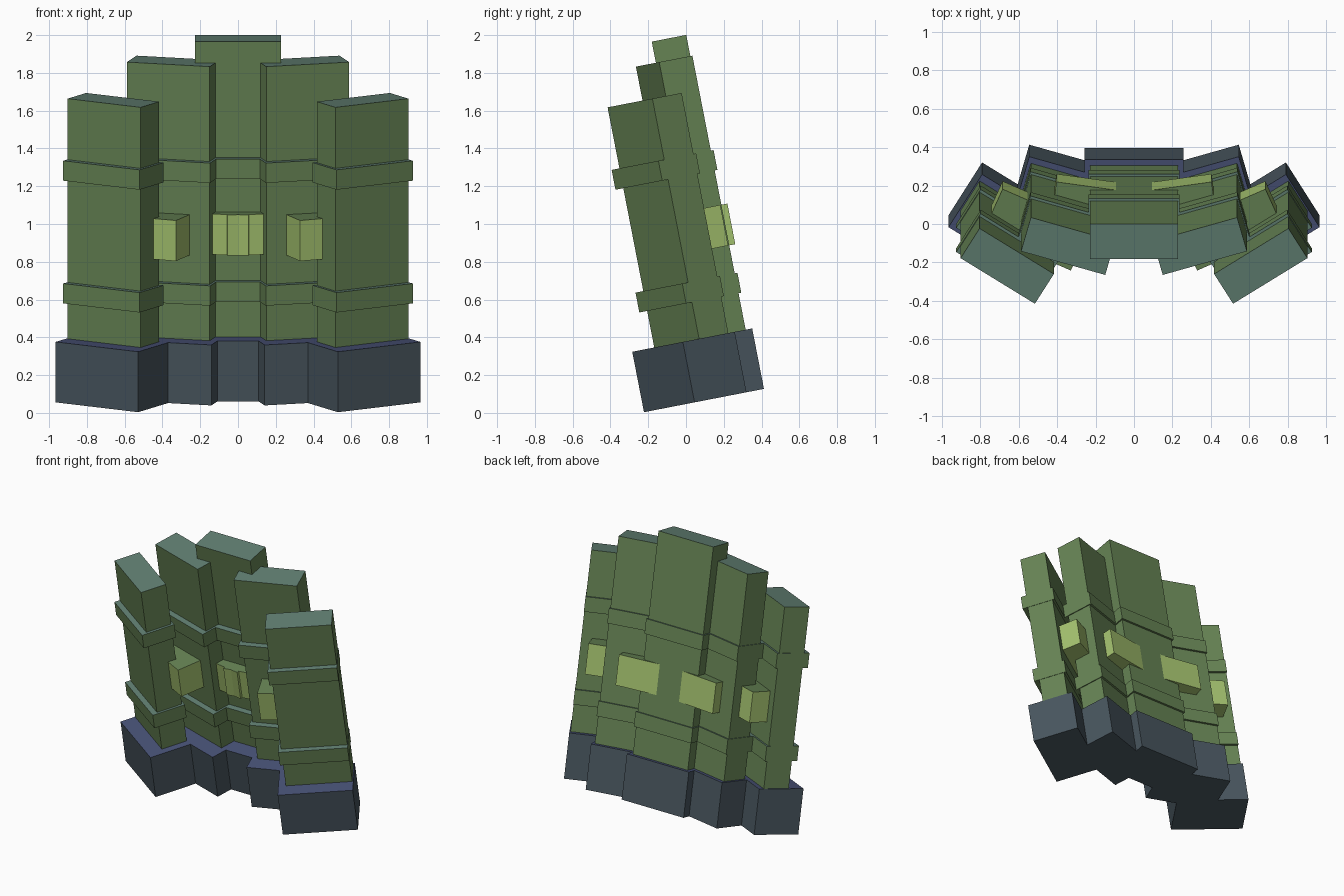
import bpy, bmesh, math
from mathutils import Matrix, Vector

if "Cube" in bpy.data.objects:
    bpy.data.objects.remove(bpy.data.objects["Cube"])

TILT = Matrix.Rotation(math.radians(11), 4, 'X')   # whole wall leans forward
RADIUS, ARC_Y = 1.245, -0.955                      # arc the parts stand on


def srgb(r, g, b):
    f = lambda c: c / 12.92 if c <= 0.04045 else ((c + 0.055) / 1.055) ** 2.4
    return (f(r / 255), f(g / 255), f(b / 255), 1.0)


def material(name, *rgb):
    m = bpy.data.materials.new(name)
    m.diffuse_color = srgb(*rgb)
    m.use_nodes = True
    m.node_tree.nodes["Principled BSDF"].inputs["Base Color"].default_value = m.diffuse_color
    return m


green = material("moss green", 102, 131, 84)
teal = material("grey teal", 97, 127, 114)
slate = material("dark slate", 72, 85, 94)
navy = material("dusk blue", 72, 82, 118)
lime = material("pale lime", 163, 193, 110)


def block(name, angle, width, depth, z0, z1, side, top, shift=0.0):
    """Box on the arc at the given angle, turned about its own axis, then tilted."""
    a = math.radians(angle)
    place = Matrix.Translation((RADIUS * math.sin(a),
                                ARC_Y + RADIUS * math.cos(a) + shift,
                                (z0 + z1) / 2)) @ Matrix.Rotation(a, 4, 'Z')
    bm = bmesh.new()
    bmesh.ops.create_cube(bm, size=1)
    for v in bm.verts:
        v.co = Vector((v.co.x * width, v.co.y * depth, v.co.z * (z1 - z0)))
    bm.normal_update()
    for f in bm.faces:
        f.material_index = 1 if f.normal.z > 0.5 else 0   # top gets its own colour
    bm.transform(TILT @ place)
    mesh = bpy.data.meshes.new(name)
    bm.to_mesh(mesh)
    bm.free()
    mesh.materials.append(side)
    mesh.materials.append(top)
    bpy.context.collection.objects.link(bpy.data.objects.new(name, mesh))


# five stepped wall columns, each with a footing and two bands
for angle, height in ((-32, 1.667), (-16, 1.85), (0, 1.964), (16, 1.85), (32, 1.667)):
    block("wall_column", angle, 0.456, 0.186, 0.06, height, green, teal)
    block("footing", angle, 0.515, 0.33, 0.046, 0.372, slate, navy, -0.042)
    for z in (0.569, 1.231):
        block("band", angle, 0.476, 0.24, z, z + 0.107, green, teal, -0.014)

# windows pass right through the wall at the joints between columns
for angle in (-24, -8, 8, 24):
    block("window", angle, 0.50, 0.25, 0.827, 1.046, lime, green, -0.01)
